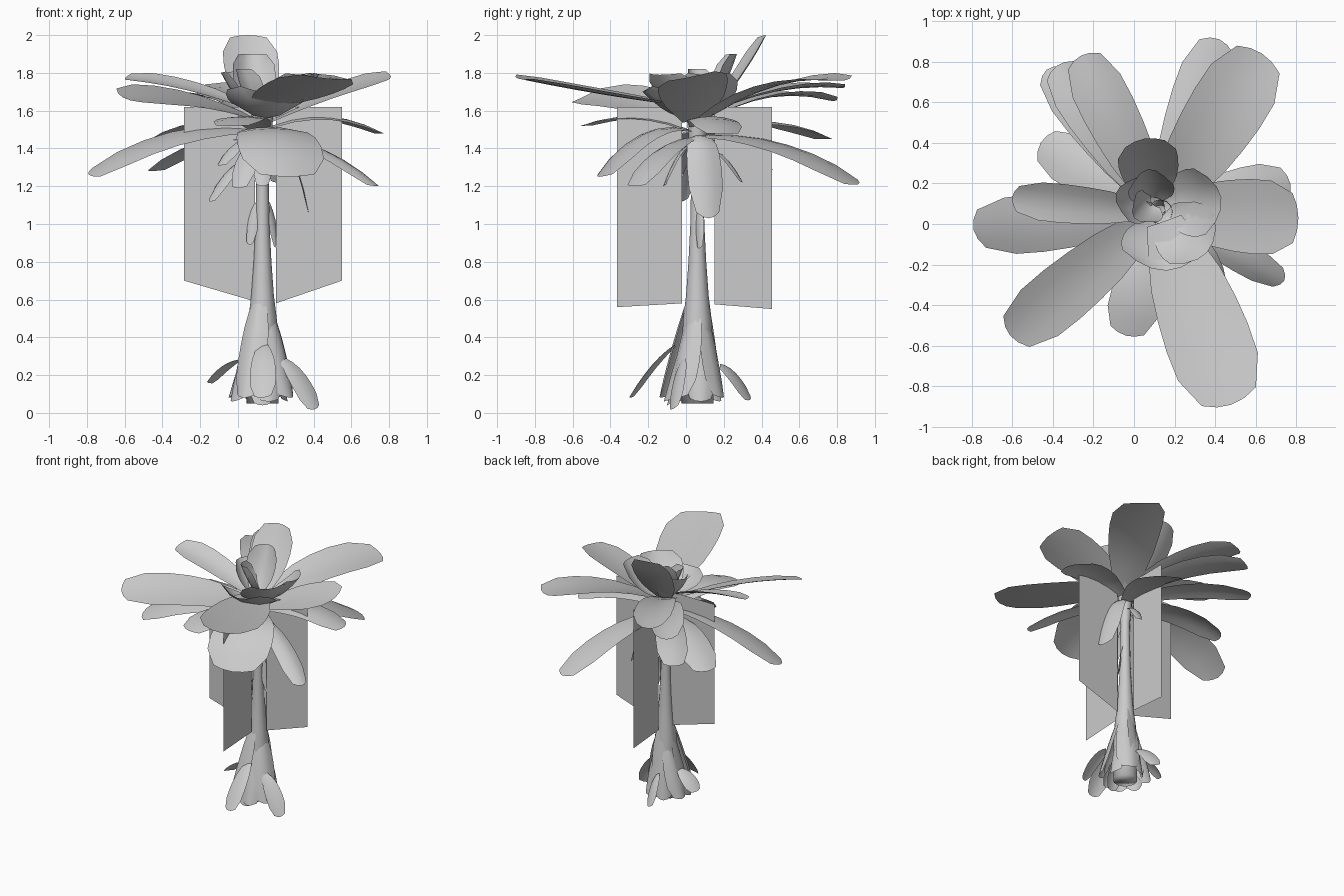
import bpy, math
from mathutils import Vector, Matrix

if "Cube" in bpy.data.objects:
    bpy.data.objects.remove(bpy.data.objects["Cube"])

CX, CY = 0.13, 0.06          # trunk axis
WIDTHS = [(0, .42), (.3, .82), (.6, 1), (.84, .97), (1, .66)]


def make(name, verts, faces, smooth=True):
    me = bpy.data.meshes.new(name)
    me.from_pydata([tuple(v) for v in verts], [], faces)
    me.update()
    for p in me.polygons:
        p.use_smooth = smooth
    ob = bpy.data.objects.new(name, me)
    bpy.context.collection.objects.link(ob)
    return ob


def width_at(t):
    for (a, wa), (b, wb) in zip(WIDTHS, WIDTHS[1:]):
        if t <= b:
            return wa + (wb - wa) * (t - a) / (b - a)
    return WIDTHS[-1][1]


def leaf(name, base, tip, w, bump=0.0, curl=0.15, roll=0.0, rows=6):
    """Blade swept along an arc; curl lifts (or drops) the side edges."""
    b, e = Vector(base), Vector(tip)
    c = (b + e) / 2 + Vector((0, 0, 2 * bump))
    d = Vector((e.x - b.x, e.y - b.y, 0)).normalized()
    verts, faces, us = [], [], (-1, -.5, 0, .5, 1)
    for i in range(rows + 1):
        for u in us:
            t = i / rows * (1 - .04 * u * u)
            p = b * (1 - t) ** 2 + c * 2 * t * (1 - t) + e * t * t
            tan = ((c - b) * (1 - t) + (e - c) * t).normalized()
            side = Matrix.Rotation(math.radians(roll), 3, tan) @ d.cross(Vector((0, 0, 1)))
            nor = side.cross(tan)
            hw = w / 2 * width_at(i / rows)
            verts.append(p + side * hw * u + nor * curl * 2 * hw * u * u)
    n = len(us)
    for i in range(rows):
        for j in range(n - 1):
            k = i * n + j
            faces.append((k, k + 1, k + n + 1, k + n))
    return make(name, verts, faces)


# Trunk: tapered stem with a closed foot
profile = [(.05, .085), (.3, .085), (.5, .075), (.62, .06), (.8, .047),
           (1.0, .037), (1.3, .032), (1.45, .045), (1.6, .06)]
N = 12
verts = [(CX + r * math.cos(2 * math.pi * k / N), CY + r * math.sin(2 * math.pi * k / N), z)
         for z, r in profile for k in range(N)]
faces = [(i * N + k, i * N + (k + 1) % N, (i + 1) * N + (k + 1) % N, (i + 1) * N + k)
         for i in range(len(profile) - 1) for k in range(N)]
faces.append(tuple(reversed(range(N))))
make("trunk", verts, faces)

# Sheaths wrapped around the foot
for k in range(8):
    a = 2 * math.pi * (k + .4) / 8
    ca, sa = math.cos(a), math.sin(a)
    r = .155 + .03 * (k % 2)
    leaf(f"foot_sheath_{k}", (CX + .05 * ca, CY + .05 * sa, .48 + .07 * (k % 3)),
         (CX - .015 + r * ca, CY - .03 + r * sa, .06 + .02 * (k % 2)), .17, .02, -.25)

# Loose leaves at the foot
leaf("foot_leaf_right", (.24, -.02, .28), (.41, -.07, .02), .12, .03, -.1, 40)
leaf("foot_leaf_back", (.12, .18, .25), (.08, .34, .07), .11, .03, -.1, 40)
leaf("foot_leaf_front", (.13, -.06, .36), (.13, -.3, .08), .14, .03, -.1, 10)
leaf("foot_leaf_left", (.0, .08, .28), (-.16, .1, .16), .12, .02, -.1, 15)
leaf("foot_leaf_front_low", (.12, -.02, .3), (.13, -.1, .04), .13, .02, -.1)

# Crossed upright cards around the trunk
for name, pts in {
    "card_left": [(-.285, CY, .7), (.09, CY, .59)],
    "card_right": [(.2, CY, .58), (.55, CY, .7)],
    "card_front": [(CX, -.365, .56), (CX, -.02, .58)],
    "card_back": [(CX, .15, .575), (CX, .455, .55)],
}.items():
    (x0, y0, z0), (x1, y1, z1) = pts
    make(name, [(x0, y0, z0), (x1, y1, z1), (x1, y1, 1.62), (x0, y0, 1.62)],
         [(0, 1, 2, 3)], False)

# Upper spread leaves
def crown(name, z0, tip, *args, **kw):
    o = Vector((tip[0] - CX, tip[1] - CY, 0)).normalized() * .05
    leaf(name, (CX + o.x, CY + o.y, z0), tip, *args, **kw)

crown("upper_leaf_back_right", 1.56, (.63, .84, 1.76), .38, .07, .05, 5)
crown("upper_leaf_front", 1.62, (.48, -.89, 1.77), .43, -.01, .06, -5)
crown("upper_leaf_right", 1.55, (.81, .03, 1.78), .38, .02, .04, 12)
crown("upper_leaf_left", 1.60, (-.60, .13, 1.77), .20, .03, .1, -15)
crown("upper_leaf_front_left", 1.55, (-.61, -.55, 1.67), .32, .04, .05, -20)
crown("upper_leaf_back_left", 1.58, (-.26, .83, 1.72), .27, .05, .1)
crown("upper_leaf_back_left_2", 1.55, (-.38, .78, 1.65), .25, .07, .1)

# Lower drooping leaves
crown("lower_leaf_back_right", 1.47, (.42, .91, 1.21), .28, .07, -.05, 8)
crown("lower_leaf_front", 1.50, (.27, -.46, 1.25), .46, .10, -.06)
crown("lower_leaf_right", 1.52, (.77, .2, 1.48), .26, .07, -.08)
crown("lower_leaf_front_right", 1.46, (.74, -.28, 1.2), .16, .06, -.15)
crown("lower_leaf_left", 1.50, (-.79, -.03, 1.26), .30, .08, -.05, -15)
crown("lower_leaf_back_left", 1.50, (-.43, .76, 1.45), .22, .07, -.1)
crown("lower_leaf_left_back", 1.45, (-.46, .40, 1.28), .26, .07, -.08)
crown("lower_leaf_front_left", 1.50, (-.04, -.55, 1.52), .26, .06, -.05)
crown("hanging_leaf_right", 1.47, (.38, .12, 1.03), .19, .12, -.12)

# Central cup of upright curled leaves
leaf("heart_leaf_back", (.1, .14, 1.6), (.05, .42, 2.0), .30, -.03, .08)
leaf("heart_leaf_front", (.15, .05, 1.56), (.16, -.23, 1.70), .44, -.04, .2)
leaf("heart_leaf_front_right", (.15, .05, 1.58), (.36, -.14, 1.79), .34, -.05, .18)
leaf("heart_leaf_right", (.15, .08, 1.57), (.43, .13, 1.79), .34, -.05, .2)
leaf("heart_leaf_left", (.1, .1, 1.58), (-.09, .15, 1.80), .24, -.04, .3)
leaf("heart_leaf_inner_back", (.09, .13, 1.6), (.07, .27, 1.9), .23, -.03, .3)
leaf("heart_leaf_inner_left", (.09, .1, 1.6), (.0, .03, 1.82), .18, -.03, .35)

# Small withered leaves hanging under the crown
for i, (x, y, z0, z1, w, roll) in enumerate([
        (-.15, -.02, 1.35, 1.12, .09, -20), (-.07, .16, 1.4, 1.19, .10, -20),
        (-.10, -.1, 1.45, 1.31, .12, 0), (.13, -.12, 1.42, 1.2, .1, 0),
        (.21, .07, 1.13, .87, .06, 50), (.06, .03, 1.12, .89, .06, -50),
        (.2, .3, 1.4, 1.22, .07, 0), (.0, -.25, 1.45, 1.19, .13, 0)]):
    leaf(f"withered_leaf_{i}", (CX + (x - CX) * .25, CY + (y - CY) * .25, z0),
         (x, y, z1), w, .04, -.15, roll, rows=5)
